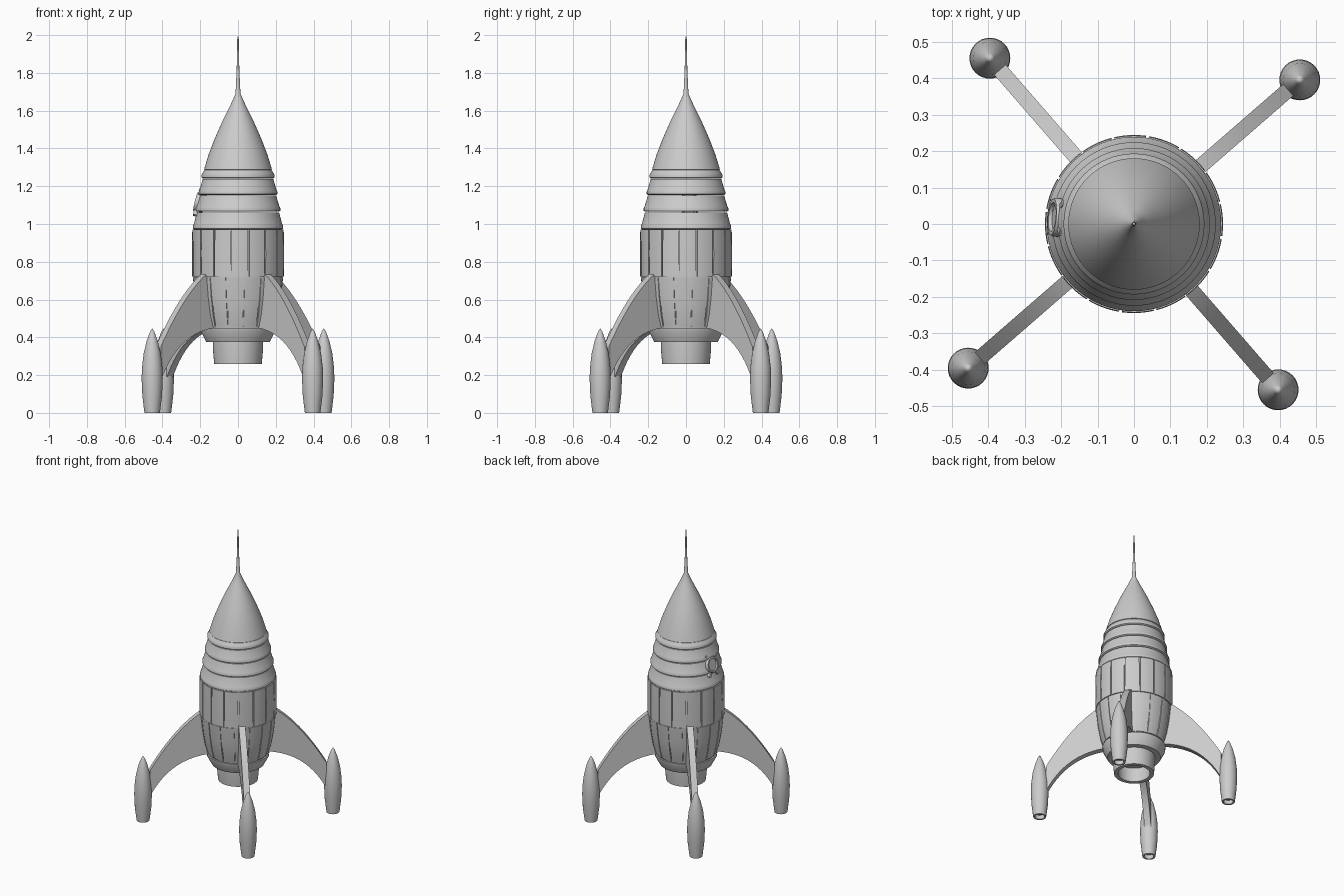
import bpy, bmesh
from math import sin, cos, pi, radians
from mathutils import Vector, Matrix

if "Cube" in bpy.data.objects:
    bpy.data.objects.remove(bpy.data.objects["Cube"])


def finish(bm, name, angle=30):
    bmesh.ops.remove_doubles(bm, verts=bm.verts, dist=1e-5)
    bmesh.ops.recalc_face_normals(bm, faces=bm.faces)
    me = bpy.data.meshes.new(name)
    bm.to_mesh(me)
    bm.free()
    ob = bpy.data.objects.new(name, me)
    bpy.context.collection.objects.link(ob)
    bpy.ops.object.select_all(action='DESELECT')
    ob.select_set(True)
    bpy.context.view_layer.objects.active = ob
    bpy.ops.object.shade_smooth_by_angle(angle=radians(angle))
    return ob


def lathe(name, profile, seg=64, loc=(0, 0, 0)):
    """Revolve an (r, z) profile about z."""
    bm = bmesh.new()
    vs = [bm.verts.new((r, 0, z)) for r, z in profile]
    es = [bm.edges.new(p) for p in zip(vs, vs[1:])]
    bmesh.ops.spin(bm, geom=vs + es, cent=(0, 0, 0), axis=(0, 0, 1),
                   angle=2 * pi, steps=seg, use_duplicate=False)
    ob = finish(bm, name)
    ob.location = loc
    return ob


def panel_ring(name, profile, count, start, gap, depth=0.012, steps=5):
    """Ring of separate curved plates following an outer (r, z) profile."""
    bm = bmesh.new()
    loop = profile + [(r - depth, z) for r, z in reversed(profile)]
    width = 2 * pi / count
    for k in range(count):
        a0 = start + k * width + gap / 2
        rings = []
        for i in range(steps + 1):
            a = a0 + (width - gap) * i / steps
            rings.append([bm.verts.new((r * cos(a), r * sin(a), z)) for r, z in loop])
        for p, q in zip(rings, rings[1:]):
            for j in range(len(loop)):
                n = (j + 1) % len(loop)
                bm.faces.new((p[j], p[n], q[n], q[j]))
        bm.faces.new(rings[0])
        bm.faces.new(rings[-1])
    return finish(bm, name)


def bezier(p0, p1, p2, p3, n=12):
    return [tuple((1 - t) ** 3 * a + 3 * (1 - t) ** 2 * t * b + 3 * (1 - t) * t * t * c + t ** 3 * d
                  for a, b, c, d in zip(p0, p1, p2, p3)) for t in (i / n for i in range(n + 1))]


# nose cone with needle
lathe("nose_cone", [(0, 2.0), (0.004, 1.98), (0.007, 1.82), (0.013, 1.69), (0.04, 1.63),
                    (0.08, 1.55), (0.122, 1.455), (0.155, 1.37), (0.18, 1.288), (0.17, 1.283), (0, 1.283)])

# stepped neck bands
bands = [(1.285, 0.178, 1.242, 0.193), (1.238, 0.187, 1.154, 0.208),
         (1.15, 0.202, 1.066, 0.224), (1.062, 0.217, 0.972, 0.239)]
for i, (z1, r1, z0, r0) in enumerate(bands):
    lathe(f"neck_band_{i + 1}", [(0, z1), (r1, z1), (r0 - 0.004, z0 + 0.025), (r0, z0 + 0.018),
                                 (r0, z0 + 0.004), (r0 - 0.006, z0), (0, z0)])

# inner hull and tail collar
lathe("hull", [(0, 0.972), (0.234, 0.972), (0.236, 0.72), (0.222, 0.6), (0.189, 0.45),
               (0.199, 0.45), (0.196, 0.43), (0.168, 0.376), (0, 0.376)])

# plated hull
panel_ring("upper_plates", [(0.242, 0.97), (0.244, 0.85), (0.243, 0.722)], 16, radians(-98.8), 0.03)
panel_ring("lower_plates", [(0.239, 0.718), (0.228, 0.61), (0.213, 0.52), (0.196, 0.458)],
           16, radians(-105), 0.03)

# main nozzle, open at the bottom
lathe("main_nozzle", [(0, 0.38), (0.133, 0.38), (0.133, 0.34), (0.126, 0.26),
                      (0.1, 0.26), (0.105, 0.36), (0, 0.36)])

# four curved fins with foot pods
fin_top = bezier((0.2, 0.76), (0.34, 0.68), (0.46, 0.52), (0.56, 0.35))
fin_low = bezier((0.56, 0.17), (0.49, 0.31), (0.38, 0.43), (0.18, 0.45))
pod = [(0, 0.448), (0.012, 0.428), (0.029, 0.382), (0.045, 0.315), (0.054, 0.24), (0.056, 0.18),
       (0.052, 0.09), (0.041, 0), (0.03, 0), (0.033, 0.03), (0, 0.03)]
for k in range(4):
    a = radians(41 + 90 * k)
    bm = bmesh.new()
    face = bm.faces.new([bm.verts.new((r, -0.021, z)) for r, z in fin_top + fin_low])
    ext = bmesh.ops.extrude_face_region(bm, geom=[face], use_keep_orig=True)
    bmesh.ops.translate(bm, vec=(0, 0.042, 0),
                        verts=[v for v in ext['geom'] if isinstance(v, bmesh.types.BMVert)])
    fin = finish(bm, f"fin_{k + 1}")
    fin.rotation_euler.z = a
    lathe(f"foot_pod_{k + 1}", pod, 32, (0.602 * cos(a), 0.602 * sin(a), 0))

# round porthole with hinge tabs on the left side
tilt = Matrix.Rotation(radians(175), 4, 'Z') @ Matrix.Rotation(radians(76), 4, 'Y')
centre = Vector((-0.209, 0.018, 1.115))
port = lathe("porthole", [(0, 0.006), (0.038, 0.006), (0.04, 0.016), (0.05, 0.016),
                          (0.053, 0.01), (0.053, -0.03), (0, -0.03)], 32)
port.matrix_world = Matrix.Translation(centre) @ tilt
for i, ang in enumerate((150, 210, -30, 30)):
    bm = bmesh.new()
    bmesh.ops.create_cube(bm, size=1)
    bmesh.ops.scale(bm, vec=(0.045, 0.018, 0.03), verts=bm.verts)
    bmesh.ops.translate(bm, vec=(0.06, 0, -0.006), verts=bm.verts)
    tab = finish(bm, f"porthole_tab_{i + 1}")
    tab.matrix_world = Matrix.Translation(centre) @ tilt @ Matrix.Rotation(radians(ang), 4, 'Z')
